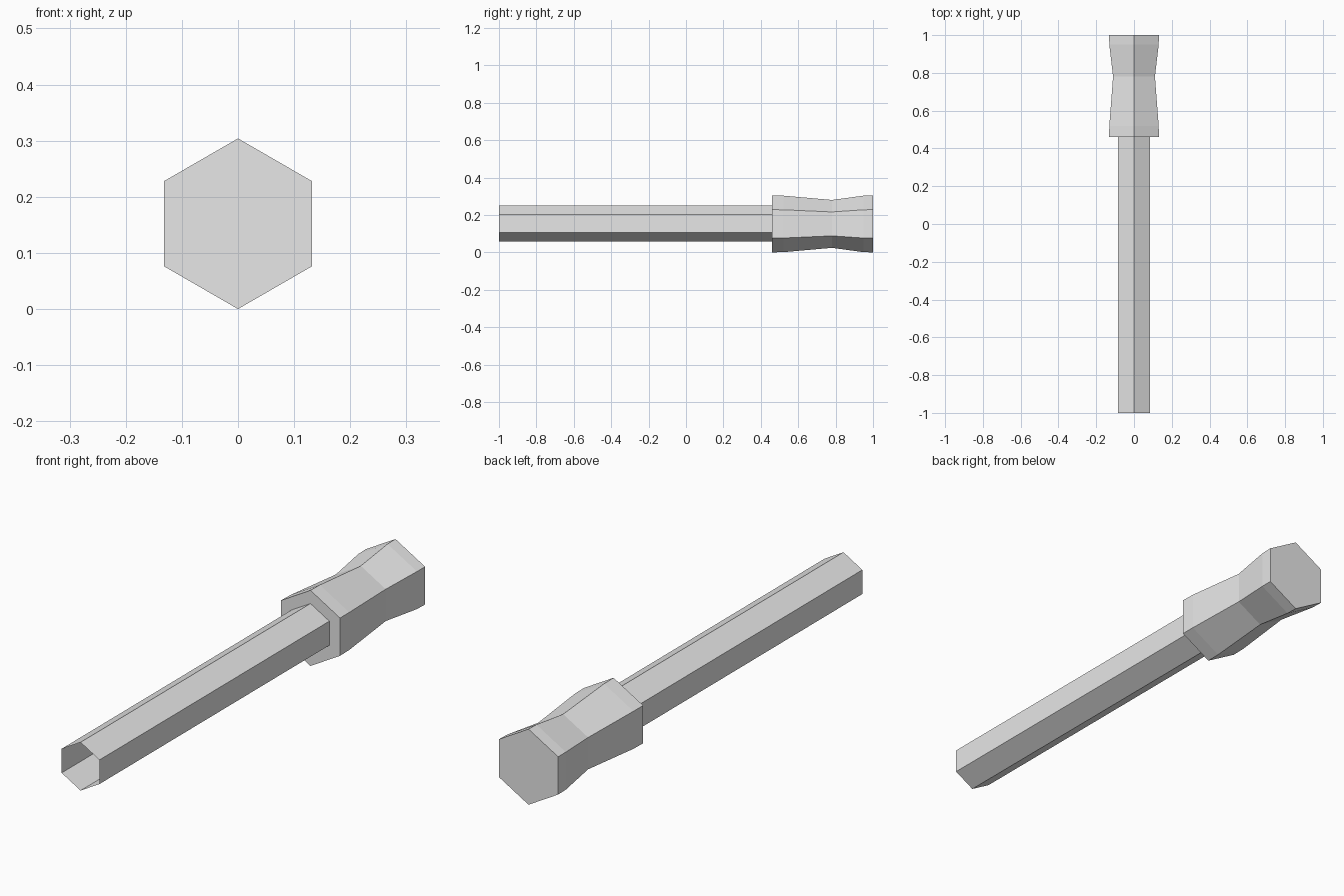
import bpy, bmesh
from math import cos, sin, radians

cube = bpy.data.objects.get("Cube")
if cube:
    bpy.data.objects.remove(cube, do_unlink=True)

grey = bpy.data.materials.new("light grey")
grey.use_nodes = True
colour = (0.8, 0.8, 0.8, 1)
grey.diffuse_color = colour
grey.node_tree.nodes["Principled BSDF"].inputs["Base Color"].default_value = colour


def hex_loft(name, profile, centre_z, capped):
    """Loft hexagons, point up, along y from (y, radius) pairs."""
    bm = bmesh.new()
    rings = []
    for y, r in profile:
        angles = [radians(90 + 60 * i) for i in range(6)]
        rings.append([bm.verts.new((r * cos(a), y, centre_z + r * sin(a))) for a in angles])
    for a, b in zip(rings, rings[1:]):
        for i in range(6):
            j = (i + 1) % 6
            bm.faces.new((a[i], a[j], b[j], b[i]))
    if capped:
        bm.faces.new(rings[0])
        bm.faces.new(rings[-1])
    # Orient every side face away from the axis, and the caps along it
    bm.normal_update()
    mid_y = (profile[0][0] + profile[-1][0]) / 2
    for f in bm.faces:
        out = f.calc_center_median()
        out.z -= centre_z
        out.y = (out.y - mid_y) if abs(f.normal.y) > 0.9 else 0
        if f.normal.dot(out) < 0:
            f.normal_flip()
    mesh = bpy.data.meshes.new(name)
    bm.to_mesh(mesh)
    bm.free()
    mesh.materials.append(grey)
    obj = bpy.data.objects.new(name, mesh)
    bpy.context.collection.objects.link(obj)
    return obj


# Thin-walled tube, open at the front
hex_loft("shaft_tube", [(-1, 0.097), (0.46, 0.097)], 0.154, False)

# Waisted grip with short straight ends
hex_loft("grip", [(0.46, 0.152), (0.52, 0.151), (0.78, 0.128),
                  (0.95, 0.151), (1, 0.152)], 0.152, True)
